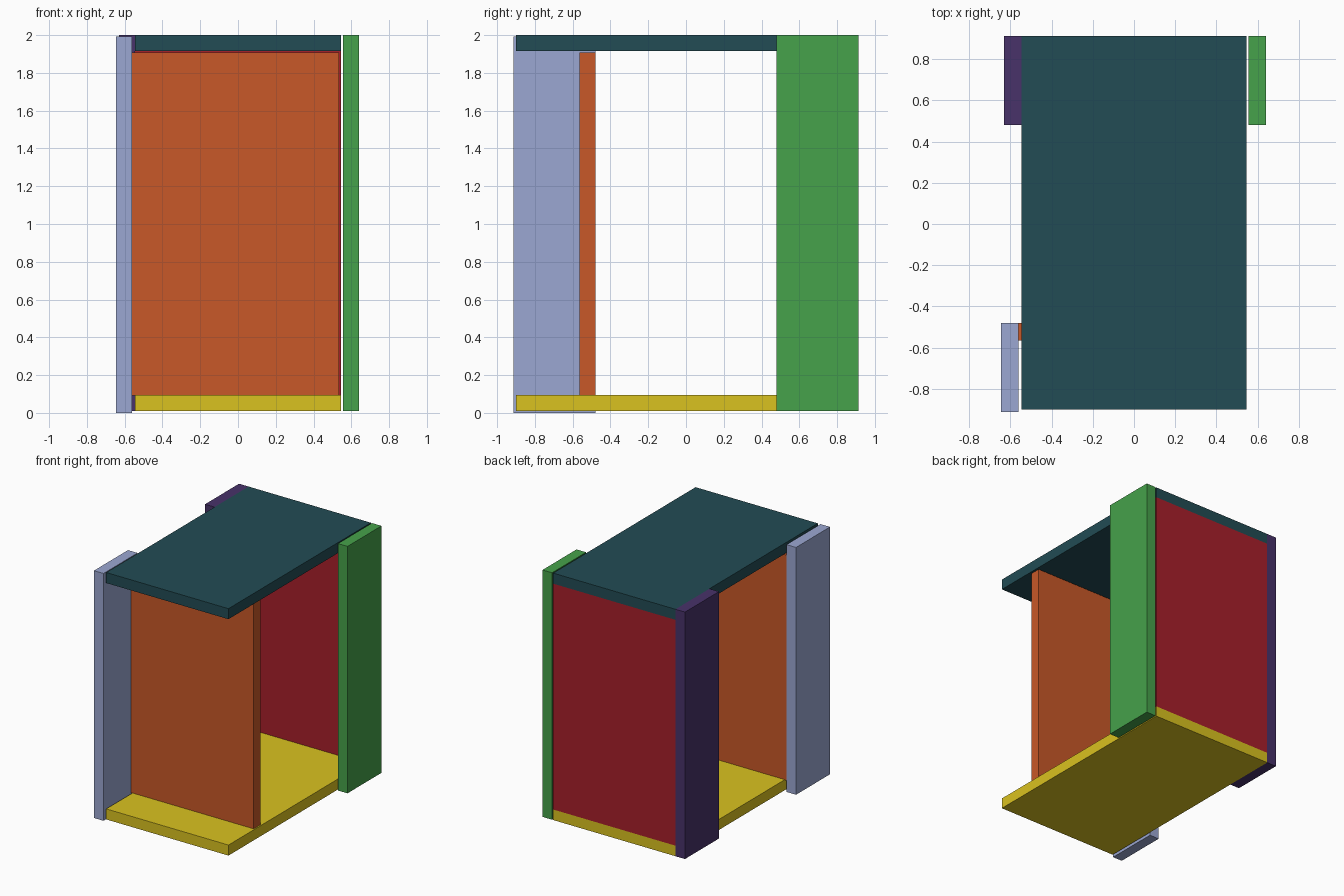
import bpy

if "Cube" in bpy.data.objects:
    bpy.data.objects.remove(bpy.data.objects["Cube"])


def panel(name, x, y, z, color):
    """Flat board spanning the given (min, max) ranges."""
    spans = (x, y, z)
    bpy.ops.mesh.primitive_cube_add(size=1, location=[(a + b) / 2 for a, b in spans])
    ob = bpy.context.object
    ob.name = name
    ob.scale = [b - a for a, b in spans]
    bpy.ops.object.transform_apply(location=False, rotation=False, scale=True)
    mat = bpy.data.materials.new(name + "_paint")
    mat.diffuse_color = (*color, 1)
    mat.use_nodes = True
    mat.node_tree.nodes["Principled BSDF"].inputs["Base Color"].default_value = mat.diffuse_color
    ob.data.materials.append(mat)


WIDTH = (-0.545, 0.545)
DEPTH = (-0.90, 0.913)
REAR = (0.48, 0.913)

# Floor and roof boards
panel("bottom_board", WIDTH, DEPTH, (0.01, 0.095), (0.70, 0.54, 0.014))
panel("top_board", WIDTH, DEPTH, (1.915, 2.0), (0.016, 0.072, 0.089))

# Back panel and front divider standing between them
panel("back_panel", WIDTH, (0.829, 0.913), (0.095, 1.915), (0.39, 0.014, 0.023))
panel("front_divider", (-0.56, 0.535), (-0.565, -0.48), (0.092, 1.908), (0.58, 0.098, 0.021))

# Narrow upright side boards
panel("rear_right_side", (0.555, 0.64), REAR, (0.01, 2.0), (0.061, 0.36, 0.069))
panel("rear_left_side", (-0.63, -0.545), REAR, (0.01, 2.0), (0.065, 0.032, 0.144))
panel("front_left_side", (-0.645, -0.56), (-0.913, -0.48), (0.0, 1.993), (0.33, 0.39, 0.645))
